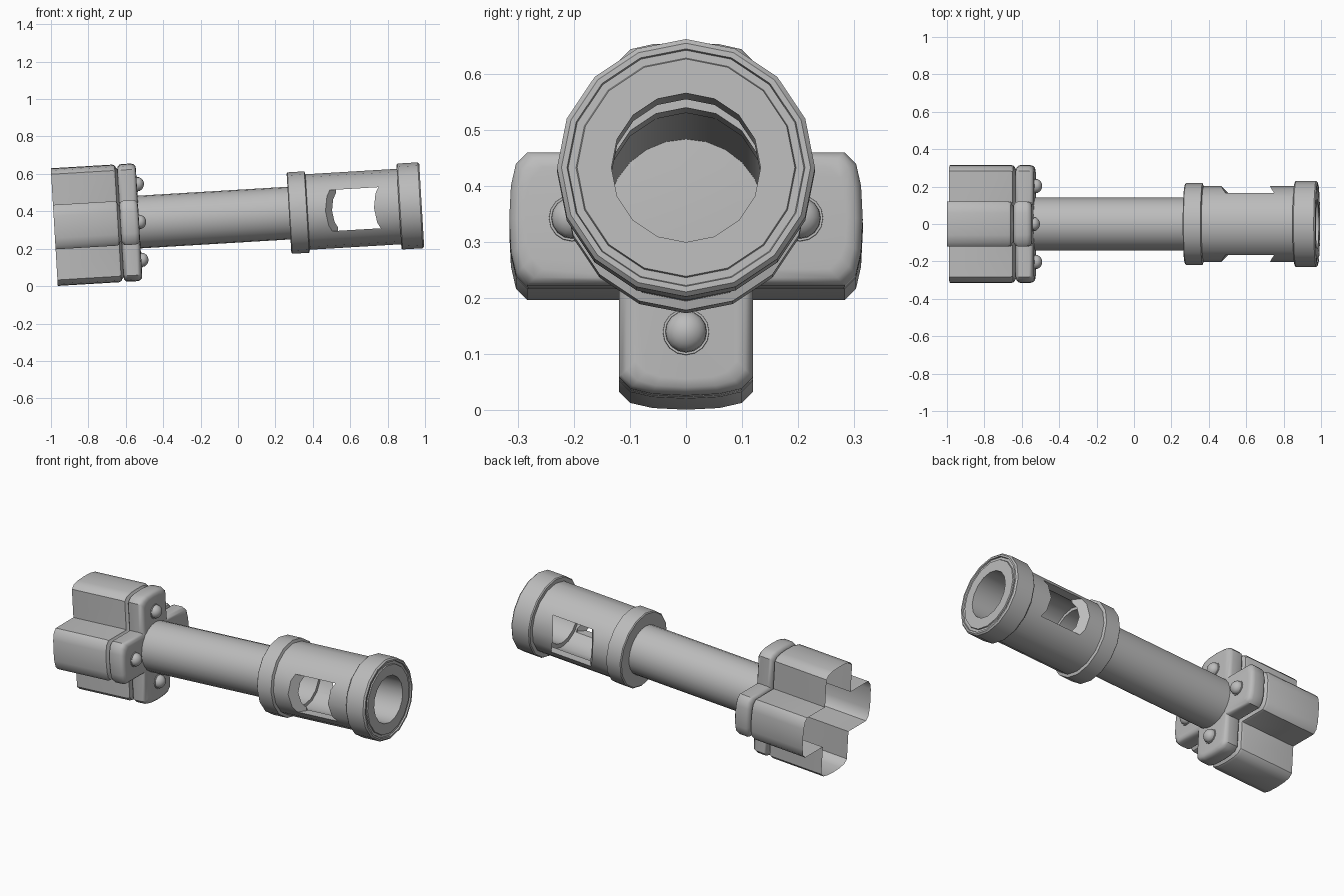
import bpy, bmesh, math
from mathutils import Matrix

cube = bpy.data.objects.get("Cube")
if cube:
    bpy.data.objects.remove(cube, do_unlink=True)

# One grey metal for every part
metal = bpy.data.materials.new("grey_metal")
metal.use_nodes = True
metal.diffuse_color = (0.5, 0.5, 0.5, 1)
metal.node_tree.nodes["Principled BSDF"].inputs["Base Color"].default_value = (0.5, 0.5, 0.5, 1)

# Everything is modelled along x, then tilted as a whole
TILT = Matrix.Translation((0, 0, 0.374)) @ Matrix.Rotation(-0.0595, 4, 'Y')


def finish(name, bm, normals=True):
    if normals:
        bmesh.ops.recalc_face_normals(bm, faces=bm.faces)
    mesh = bpy.data.meshes.new(name)
    bm.to_mesh(mesh)
    bm.free()
    mesh.materials.append(metal)
    obj = bpy.data.objects.new(name, mesh)
    bpy.context.collection.objects.link(obj)
    obj.matrix_world = TILT
    return obj


def smooth(obj, angle=30):
    bpy.ops.object.select_all(action='DESELECT')
    obj.select_set(True)
    bpy.context.view_layer.objects.active = obj
    bpy.ops.object.shade_smooth_by_angle(angle=math.radians(angle))


def loft(name, rings, close=False, cap_end=False, normals=True):
    """Skin a list of rings of points."""
    bm = bmesh.new()
    loops = [[bm.verts.new(p) for p in ring] for ring in rings]
    pairs = list(zip(loops, loops[1:]))
    if close:
        pairs.append((loops[-1], loops[0]))
    for a, b in pairs:
        n = len(a)
        for i in range(n):
            j = (i + 1) % n
            bm.faces.new((a[i], a[j], b[j], b[i]))
    if cap_end:
        bm.faces.new(loops[-1])
    return finish(name, bm, normals)


def lathe(name, profile, sides=16, centre=(0, 0), **options):
    """Turn (x, radius) points about the x axis."""
    rings = []
    for x, r in profile:
        angles = [math.tau * i / sides for i in range(sides)]
        rings.append([(x, centre[0] + r * math.sin(a), centre[1] + r * math.cos(a))
                      for a in angles])
    return loft(name, rings, **options)


def cross_ring(x, inset):
    """Cross outline with bowed, rounded arm ends."""
    w, l = 0.119 - inset, 0.315 - inset
    arm = [(w, w), (l - 0.032, w), (l - 0.012, w - 0.02), (l - 0.003, w / 2), (l, 0),
           (l - 0.003, -w / 2), (l - 0.012, -w + 0.02), (l - 0.032, -w)]
    ring = []
    for k in range(4):
        c, s = round(math.cos(k * math.pi / 2)), round(math.sin(k * math.pi / 2))
        ring += [(x, c * y + s * z, c * z - s * y) for y, z in arm]
    return ring


# Cross-shaped socket, open at its far end
smooth(loft("cross_socket", [cross_ring(x, d) for x, d in
            [(-0.984, 0), (-0.655, 0), (-0.643, 0.005), (-0.637, 0.017), (-0.625, 0.03)]],
            cap_end=True), 40)

# Cross-shaped flange with rounded rims
smooth(loft("cross_flange", [cross_ring(x, d) for x, d in
            [(-0.63, 0.03), (-0.628, 0.015), (-0.618, 0.003), (-0.608, 0), (-0.556, 0),
             (-0.542, 0.004), (-0.533, 0.013), (-0.53, 0.028)]], cap_end=True), 40)

# Domed bolt on each arm of the flange
for label, centre in (("top", (0, 0.203)), ("bottom", (0, -0.203)),
                      ("left", (0.203, 0)), ("right", (-0.203, 0))):
    dome = [(-0.535, 0.042), (-0.526, 0.041), (-0.526, 0.037)]
    dome += [(-0.526 + 0.034 * math.sin(a), 0.038 * math.cos(a))
             for a in (0.3, 0.6, 0.9, 1.2, 1.45)]
    smooth(lathe(label + "_bolt", dome, centre=centre, cap_end=True), 40)

# Hollow shaft
smooth(lathe("shaft", [(-0.535, 0.141), (0.43, 0.141)], sides=24))

# Hollow head with a rear collar, thick end ring and bore
head = lathe("head", [
    (0.273, 0.14), (0.273, 0.212), (0.278, 0.218), (0.368, 0.218), (0.373, 0.202),
    (0.862, 0.202), (0.862, 0.225), (0.868, 0.23), (0.976, 0.23), (0.984, 0.222),
    (0.984, 0.212), (0.976, 0.21), (0.976, 0.196), (0.982, 0.194), (0.982, 0.133),
    (0.8, 0.133), (0.8, 0.158), (0.43, 0.158), (0.43, 0.14)], close=True)

# Slanted window openings through both sides of the head
outline = [(0.39, 0.3), (0.53, 0.125), (0.53, -0.125), (0.39, -0.3)]
outline += [(x + 0.26, y) for x, y in reversed(outline)]
bm = bmesh.new()
base = bm.faces.new([bm.verts.new((x, y, -0.11)) for x, y in outline])
top = bmesh.ops.extrude_face_region(bm, geom=[base])["geom"]
bmesh.ops.translate(bm, vec=(0, 0, 0.22),
                    verts=[v for v in top if isinstance(v, bmesh.types.BMVert)])
cutter = finish("window_cutter", bm)
cutter.hide_render = True

cut = head.modifiers.new("windows", 'BOOLEAN')
cut.operation = 'DIFFERENCE'
cut.solver = 'EXACT'
cut.object = cutter
bpy.context.view_layer.update()
bpy.ops.object.select_all(action='DESELECT')
head.select_set(True)
bpy.context.view_layer.objects.active = head
bpy.ops.object.modifier_apply(modifier=cut.name)
bpy.data.objects.remove(cutter, do_unlink=True)
smooth(head)
